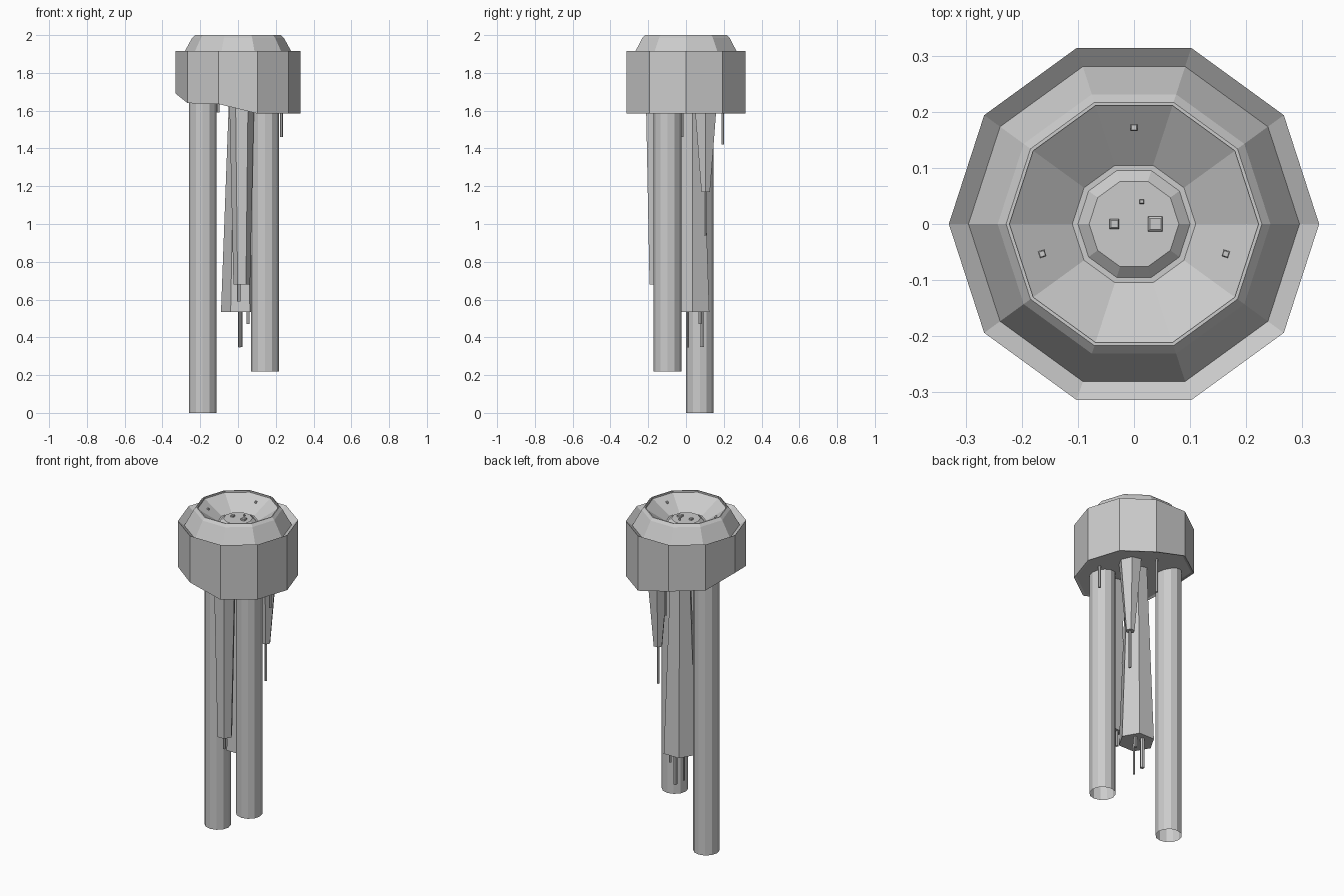
import bpy, bmesh, math

if "Cube" in bpy.data.objects:
    bpy.data.objects.remove(bpy.data.objects["Cube"])


def finish(name, bm):
    bmesh.ops.recalc_face_normals(bm, faces=bm.faces)
    me = bpy.data.meshes.new(name)
    bm.to_mesh(me)
    bm.free()
    ob = bpy.data.objects.new(name, me)
    bpy.context.collection.objects.link(ob)
    return ob


def lathe(name, rings, sides, centre=(0, 0), turn=0.0, caps=(True, True), lift=None):
    """Faceted solid from (radius, z) rings; lift gives a per-side offset for ring rows."""
    bm = bmesh.new()
    rows = []
    for j, (r, z) in enumerate(rings):
        row = []
        for i in range(sides):
            a = turn + 2 * math.pi * i / sides
            dz = lift[i] if lift and j < 2 else 0
            row.append(bm.verts.new((centre[0] + r * math.cos(a),
                                     centre[1] + r * math.sin(a), z + dz)))
        rows.append(row)
    for lo, hi in zip(rows, rows[1:]):
        for i in range(sides):
            k = (i + 1) % sides
            bm.faces.new((lo[i], lo[k], hi[k], hi[i]))
    for use, row in zip(caps, (rows[0], rows[-1])):
        if use:
            bm.faces.new(row)
    return finish(name, bm)


def box(name, loc, size, turn=0.0):
    """Small four-sided post standing on loc."""
    x, y, z = loc
    w, h = size
    r = w / math.sqrt(2)
    return lathe(name, [(r, z - h), (r, z), (r * 0.75, z + 0.003)], 4, (x, y),
                 turn + math.pi / 4)


# Ten-sided head: uneven lower edge, groove, sloped shoulder, bowl and raised dais
lower_edge = [0, 0, 0, 0.05, 0.055, 0.105, 0.055, 0.05, 0, 0]
lathe("head", [
    (0.315, 1.59), (0.33, 1.585), (0.33, 1.917),
    (0.295, 1.89), (0.243, 1.985), (0.228, 2.0), (0.222, 2.0), (0.222, 1.99),
    (0.11, 1.915), (0.10, 1.915), (0.08, 1.932),
], 10, lift=lower_edge)

# Two long open tubes
for name, c, foot in (("long_tube", (-0.187, 0.073), 0.0),
                      ("short_tube", (0.143, -0.098), 0.22)):
    lathe(name, [(0.073, foot), (0.073, 1.67)], 12, c, caps=(False, False))

# Tapered hanging shafts: centre, bottom radius and z, top radius
for name, c, rb, zb, rt in (
        ("flared_shaft", (0.012, 0.035), 0.102, 0.535, 0.06),
        ("front_shaft", (0.02, -0.155), 0.044, 0.68, 0.066),
        ("rear_spike", (0.115, 0.104), 0.026, 1.17, 0.07)):
    lathe(name, [(rb, zb), (rt, 1.66)], 6, c)

# Thin wires: x, y, radius, bottom, top
wires = [
    (0.012, 0.085, 0.012, 0.35, 0.56), (0.008, 0.01, 0.006, 0.345, 0.56),
    (0.053, 0.075, 0.009, 0.47, 0.56), (0.005, -0.138, 0.009, 0.59, 0.70),
    (0.115, 0.102, 0.008, 0.94, 1.19), (0.23, -0.02, 0.008, 1.46, 1.62),
    (0.0, 0.195, 0.008, 1.42, 1.66), (-0.105, -0.12, 0.008, 1.59, 1.68),
]
for i, (x, y, r, lo, hi) in enumerate(wires):
    lathe(f"wire_{i + 1}", [(r, lo), (r, hi)], 6, (x, y))

# Small studs around the bowl wall
for i, deg in enumerate((90, 198, 342)):
    a = math.radians(deg)
    box(f"bowl_stud_{i + 1}", (0.172 * math.cos(a), 0.172 * math.sin(a), 1.966),
        (0.012, 0.02), a)

# Small square posts on the dais
for i, (x, y, w) in enumerate(((-0.035, 0, 0.017), (0.038, 0, 0.026), (0.014, 0.04, 0.008))):
    box(f"dais_post_{i + 1}", (x, y, 1.94), (w, 0.012))
